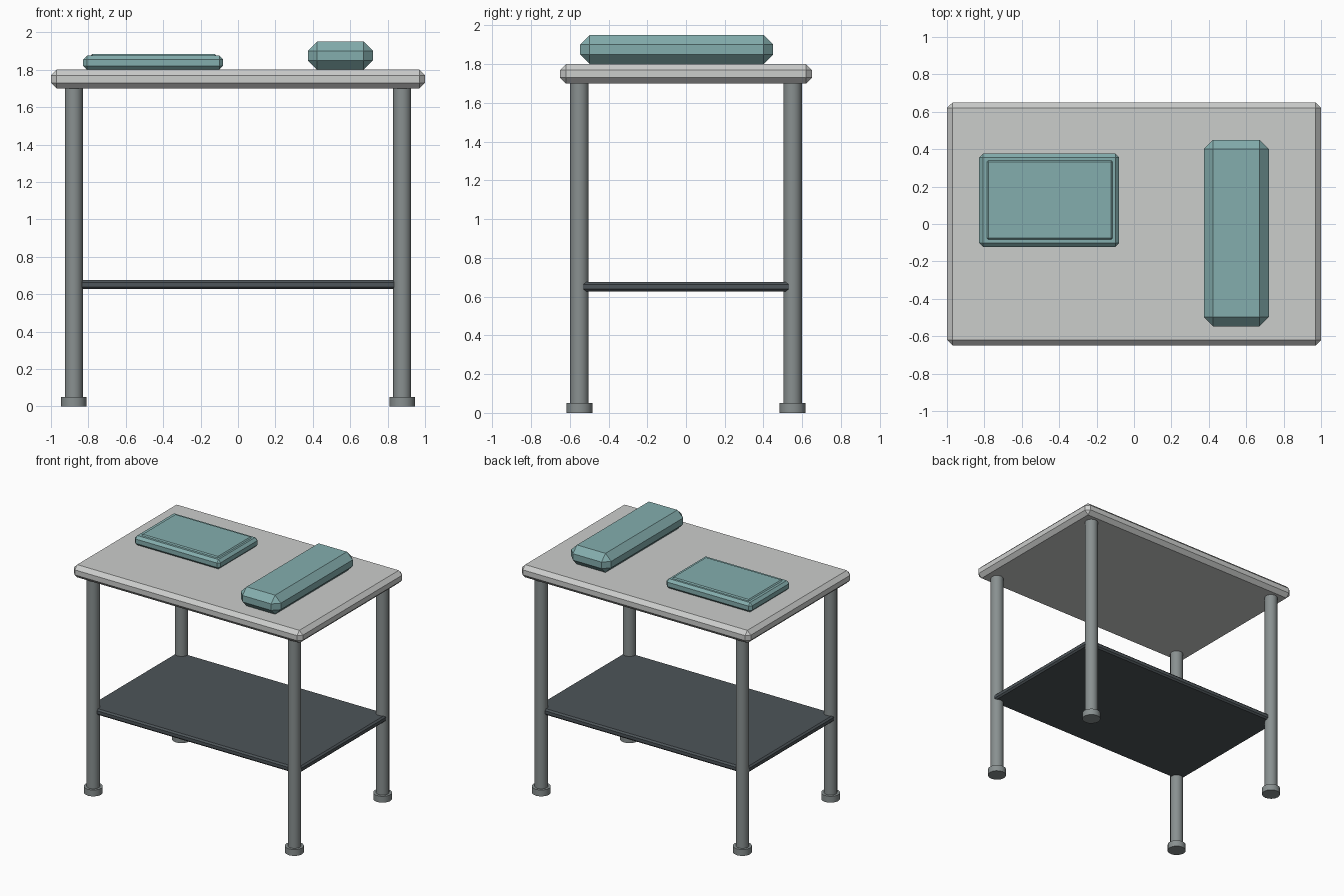
import bpy

cube = bpy.data.objects.get("Cube")
if cube:
    bpy.data.objects.remove(cube, do_unlink=True)


def material(name, r, g, b):
    m = bpy.data.materials.new(name)
    m.use_nodes = True
    m.diffuse_color = (r, g, b, 1)
    bsdf = m.node_tree.nodes["Principled BSDF"]
    bsdf.inputs["Base Color"].default_value = (r, g, b, 1)
    return m


pale_grey = material("pale_grey", 0.6, 0.61, 0.6)
steel_grey = material("steel_grey", 0.25, 0.28, 0.28)
dark_slate = material("dark_slate", 0.075, 0.09, 0.1)
soft_teal = material("soft_teal", 0.23, 0.42, 0.42)


def box(name, x, y, z, bevel, mat):
    """Chamfered box from (min, max) ranges on each axis."""
    ranges = (x, y, z)
    bpy.ops.mesh.primitive_cube_add(size=1, location=[sum(r) / 2 for r in ranges])
    ob = bpy.context.object
    ob.name = name
    ob.scale = [r[1] - r[0] for r in ranges]
    bpy.ops.object.transform_apply(location=False, rotation=False, scale=True)
    mod = ob.modifiers.new("chamfer", "BEVEL")
    mod.width = bevel
    mod.segments = 1
    ob.data.materials.append(mat)
    return ob


def post(name, x, y, z0, z1, radius, mat):
    """Upright round post with smooth sides."""
    bpy.ops.mesh.primitive_cylinder_add(
        vertices=16, radius=radius, depth=z1 - z0, location=(x, y, (z0 + z1) / 2))
    ob = bpy.context.object
    ob.name = name
    ob.data.materials.append(mat)
    bpy.ops.object.shade_smooth_by_angle()
    return ob


# Table top and lower shelf
box("table_top", (-1, 1), (-0.65, 0.65), (1.7, 1.8), 0.03, pale_grey)
box("lower_shelf", (-0.922, 0.922), (-0.568, 0.568), (0.627, 0.675), 0.012, dark_slate)

# Four legs with round feet
for side, x in (("right", -0.878), ("left", 0.878)):
    for end, y in (("front", -0.55), ("back", 0.55)):
        post(f"{end}_{side}_leg", x, y, 0.02, 1.72, 0.048, steel_grey)
        post(f"{end}_{side}_foot", x, y, 0, 0.05, 0.068, steel_grey)

# Shallow case with a raised lid panel
box("flat_case", (-0.828, -0.08), (-0.122, 0.376), (1.8, 1.875), 0.02, soft_teal)
box("case_lid_panel", (-0.787, -0.115), (-0.083, 0.34), (1.865, 1.883), 0.008, soft_teal)

# Long chamfered cushion
box("long_cushion", (0.373, 0.722), (-0.547, 0.45), (1.8, 1.951), 0.05, soft_teal)
